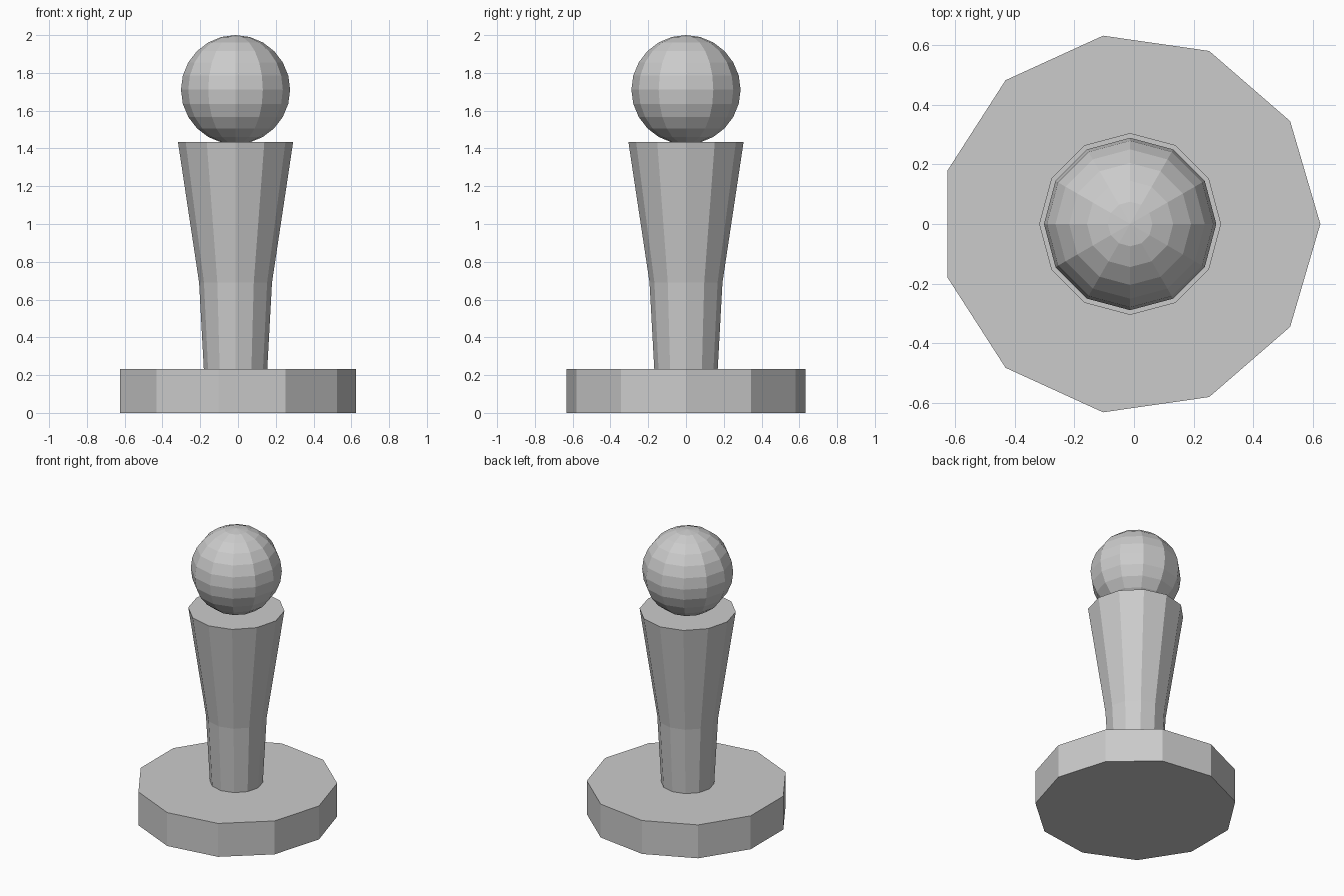
import bpy, bmesh
from math import sin, cos, pi

if "Cube" in bpy.data.objects:
    bpy.data.objects.remove(bpy.data.objects["Cube"])

CX = -0.013  # shared axis of all parts


def lathe(name, profile, sides):
    """Closed flat-shaded solid from (radius, z) rings, first vertex on +x."""
    bm = bmesh.new()
    rings = []
    for r, z in profile:
        if r < 1e-6:
            rings.append([bm.verts.new((CX, 0, z))])
        else:
            rings.append([bm.verts.new((CX + r * cos(2 * pi * i / sides),
                                        r * sin(2 * pi * i / sides), z))
                          for i in range(sides)])
    for a, b in zip(rings, rings[1:]):
        for i in range(sides):
            j = (i + 1) % sides
            if len(a) == 1:
                bm.faces.new((a[0], b[j], b[i]))
            elif len(b) == 1:
                bm.faces.new((a[i], a[j], b[0]))
            else:
                bm.faces.new((a[i], a[j], b[j], b[i]))
    # Flat end caps
    for ring in (rings[0], rings[-1]):
        if len(ring) > 1:
            bm.faces.new(ring)
    bmesh.ops.recalc_face_normals(bm, faces=bm.faces)
    me = bpy.data.meshes.new(name)
    bm.to_mesh(me)
    bm.free()
    ob = bpy.data.objects.new(name, me)
    bpy.context.collection.objects.link(ob)
    return ob


# Eleven-sided base slab
lathe("base", [(0.638, 0), (0.638, 0.233)], 11)

# Flaring twelve-sided column
lathe("column", [(0.168, 0.233), (0.193, 0.69), (0.305, 1.435)], 12)

# Ball resting on the column, 12 segments by 12 rings
R, CZ, N = 0.289, 1.711, 12
lathe("ball", [(R * sin(pi * k / N), CZ - R * cos(pi * k / N))
               for k in range(N + 1)], 12)
